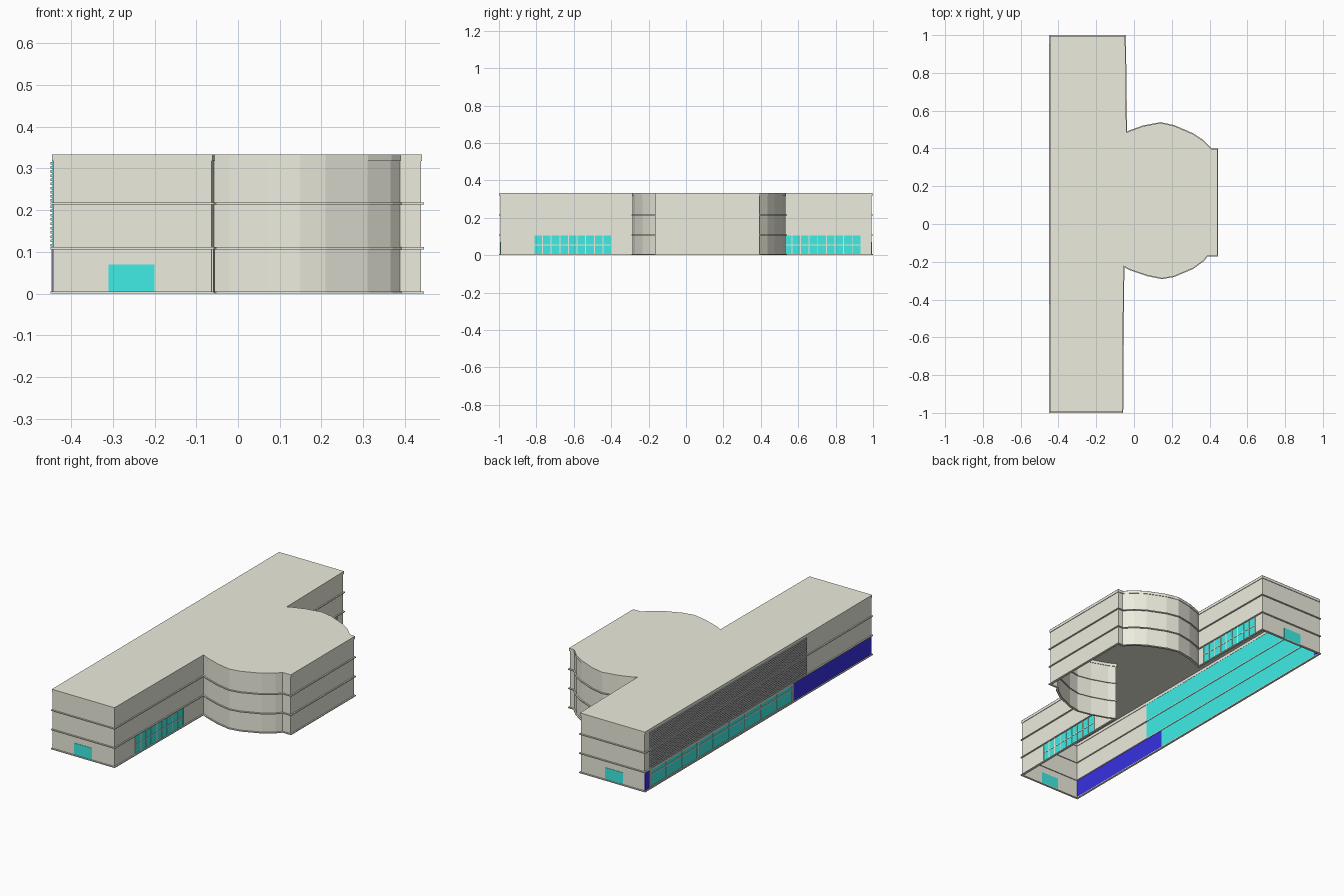
import bpy, bmesh
from mathutils import Vector

if "Cube" in bpy.data.objects:
    bpy.data.objects.remove(bpy.data.objects["Cube"])


def material(name, rgb):
    m = bpy.data.materials.new(name)
    m.diffuse_color = (*rgb, 1)
    m.use_nodes = True
    m.node_tree.nodes["Principled BSDF"].inputs["Base Color"].default_value = m.diffuse_color
    return m


CREAM = material("cream_wall", (0.84, 0.84, 0.73))
TEAL = material("teal_glass", (0.05, 0.85, 0.79))
BLUE = material("blue_panel", (0.04, 0.03, 0.75))
GREY = material("grey_louvre", (0.7, 0.7, 0.7))

# Wall outline, counter-clockwise: long bar with a bulging hall on the +x side
OUTLINE = [Vector(p) for p in [
    (-0.442, -0.993), (-0.064, -0.993), (-0.058, -0.218), (-0.02, -0.238),
    (0.07, -0.269), (0.148, -0.285), (0.21, -0.274), (0.31, -0.232),
    (0.365, -0.192), (0.388, -0.164), (0.438, -0.164), (0.438, 0.393),
    (0.408, 0.393), (0.365, 0.437), (0.31, 0.474), (0.21, 0.517),
    (0.14, 0.532), (0.05, 0.515), (-0.02, 0.49), (-0.043, 0.478),
    (-0.05, 0.993), (-0.442, 0.993)]]


def offset(pts, d):
    """Mitred outward offset of a closed outline."""
    out = []
    for i, p in enumerate(pts):
        a = (p - pts[i - 1]).normalized()
        b = (pts[(i + 1) % len(pts)] - p).normalized()
        n1, n2 = Vector((a.y, -a.x)), Vector((b.y, -b.x))
        out.append(p + (n1 + n2) * (d / (1 + n1.dot(n2))))
    return out


def finish(name, bm, mat):
    me = bpy.data.meshes.new(name)
    bm.to_mesh(me)
    bm.free()
    me.materials.append(mat)
    ob = bpy.data.objects.new(name, me)
    bpy.context.collection.objects.link(ob)
    return ob


def loop(bm, pts, z):
    return [bm.verts.new((p.x, p.y, z)) for p in pts]


def bridge(bm, a, b):
    n = len(a)
    for i in range(n):
        j = (i + 1) % n
        bm.faces.new((a[i], a[j], b[j], b[i]))


def ring(name, inner, outer, z0, z1):
    """Solid band following the outline."""
    bm = bmesh.new()
    o, i = offset(OUTLINE, outer), offset(OUTLINE, inner)
    loops = [loop(bm, o, z0), loop(bm, o, z1), loop(bm, i, z1), loop(bm, i, z0)]
    for k in range(4):
        bridge(bm, loops[k], loops[(k + 1) % 4])
    return finish(name, bm, CREAM)


def add_panel(bm, a, b, z0, z1, t0, t1):
    """Box along plan line a-b, spanning t0..t1 along its outward normal."""
    a, b = Vector(a), Vector(b)
    d = (b - a).normalized()
    n = Vector((d.y, -d.x))
    plan = [a + n * t1, b + n * t1, b + n * t0, a + n * t0]
    lo, hi = loop(bm, plan, z0), loop(bm, plan, z1)
    bridge(bm, lo, hi)
    bm.faces.new(lo[::-1])
    bm.faces.new(hi)


def panel(name, a, b, z0, z1, mat, t=0.002):
    bm = bmesh.new()
    add_panel(bm, a, b, z0, z1, -t, t)
    return finish(name, bm, mat)


def frame(name, a, b, z0, z1, bays, rails, w, t0, t1):
    """Grid of mullions and rails in front of a window."""
    bm = bmesh.new()
    a, b = Vector(a), Vector(b)
    d = (b - a).normalized() * w / 2
    for i in range(bays + 1):
        p = a.lerp(b, i / bays)
        add_panel(bm, p - d, p + d, z0, z1, t0, t1)
    for z in rails:
        add_panel(bm, a, b, z - w / 2, z + w / 2, t0, t1 - 0.0005)
    return finish(name, bm, CREAM)


# Outer walls, open underneath
bm = bmesh.new()
bridge(bm, loop(bm, OUTLINE, 0.0), loop(bm, OUTLINE, 0.325))
finish("outer_walls", bm, CREAM)

# Flat roof
bm = bmesh.new()
bm.faces.new(loop(bm, offset(OUTLINE, 0.003), 0.333))
finish("roof", bm, CREAM)

# Floor ledges and roof fascia
for k, z in enumerate((0.0, 0.106, 0.213)):
    ring(f"floor_ledge_{k + 1}", -0.005, 0.007, z, z + 0.005)
ring("roof_fascia", -0.003, 0.003, 0.317, 0.3325)

# End windows
panel("front_end_window", (-0.31, -0.993), (-0.20, -0.993), 0.005, 0.07, TEAL)
panel("back_end_window", (-0.20, 0.993), (-0.31, 0.993), 0.005, 0.07, TEAL)


# Courtyard windows on both wings, set on the slightly slanted walls
def on_wall(i, y):
    p, q = OUTLINE[i], OUTLINE[i + 1]
    return p.lerp(q, (y - p.y) / (q.y - p.y))


for name, i, y0, y1 in (("front_wing", 1, -0.813, -0.398), ("back_wing", 19, 0.52, 0.935)):
    a, b = on_wall(i, y0), on_wall(i, y1)
    panel(name + "_window", a, b, 0.005, 0.105, TEAL)
    frame(name + "_window_frame", a, b, 0.005, 0.105, 9, (0.055,), 0.005, -0.003, 0.004)

# Long street side (-x): ground floor glazing between blue panels
X = -0.442
panel("blue_panel_corner", (X, 0.993), (X, 0.95), 0.005, 0.106, BLUE)
panel("blue_panel_long", (X, -0.30), (X, -0.993), 0.005, 0.106, BLUE)
panel("ground_glazing", (X, 0.95), (X, -0.30), 0.005, 0.106, TEAL)
frame("ground_glazing_frame", (X, 0.95), (X, -0.30), 0.005, 0.106, 9,
      (0.008, 0.075, 0.103), 0.006, 0.001, 0.005)

# Upper floors: glazing behind horizontal louvres
for k, (z0, z1) in enumerate(((0.111, 0.213), (0.218, 0.317))):
    a, b = (X, 0.95), (X, -0.42)
    panel(f"upper_glazing_{k + 1}", a, b, z0, z1, TEAL)
    bm = bmesh.new()
    n = 10
    for i in range(n):
        z = z0 + (i + 0.5) * (z1 - z0) / n
        add_panel(bm, a, b, z - 0.003, z + 0.003, 0.002, 0.007)
    finish(f"louvres_{k + 1}", bm, GREY)
